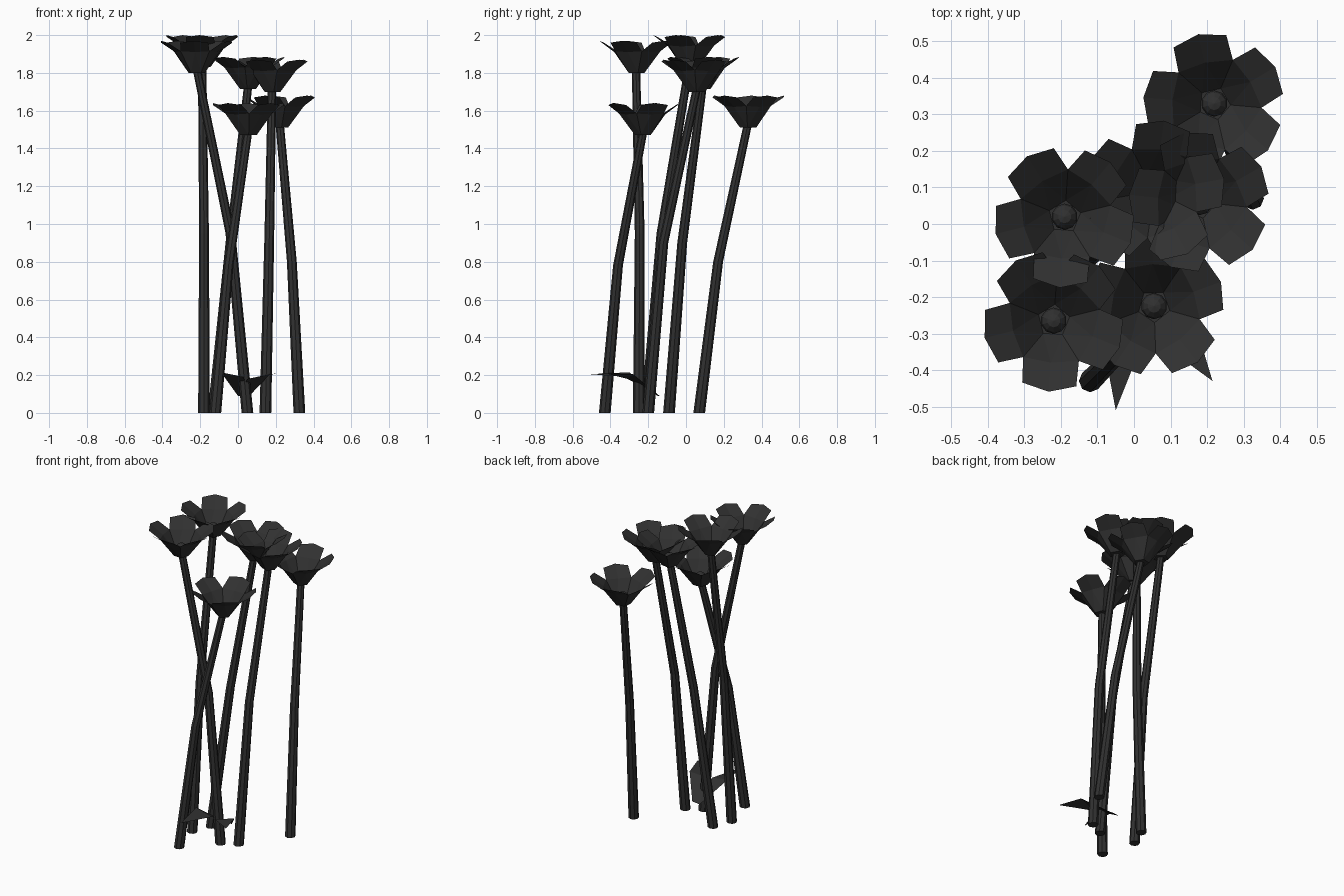
import bpy, bmesh
from math import sin, cos, pi, radians
from mathutils import Vector

if "Cube" in bpy.data.objects:
    bpy.data.objects.remove(bpy.data.objects["Cube"])

dark = bpy.data.materials.new("charcoal")
dark.diffuse_color = (0.03, 0.03, 0.03, 1)
dark.use_nodes = True
dark.node_tree.nodes["Principled BSDF"].inputs["Base Color"].default_value = dark.diffuse_color


def make_object(name, verts, faces):
    mesh = bpy.data.meshes.new(name)
    mesh.from_pydata([tuple(v) for v in verts], [], faces)
    mesh.materials.append(dark)
    ob = bpy.data.objects.new(name, mesh)
    bpy.context.collection.objects.link(ob)
    return ob


def polar(c, r, ang, dz):
    a = radians(ang)
    return (c[0] + r * cos(a), c[1] + r * sin(a), c[2] + dz)


def stem(name, path, radii, sides=8):
    verts, faces = [], []
    for p, r in zip(path, radii):
        verts += [polar(p, r, 360 * i / sides, 0) for i in range(sides)]
    for k in range(len(path) - 1):
        for i in range(sides):
            j = (i + 1) % sides
            a, b = k * sides, (k + 1) * sides
            faces.append((a + i, a + j, b + j, b + i))
    faces.append(tuple(reversed(range(sides))))
    n = (len(path) - 1) * sides
    faces.append(tuple(range(n, n + sides)))
    make_object(name, verts, faces)


def blossom(name, c, turn):
    # five folded petals around a closed cup
    verts, faces = [], []
    for k in range(5):
        a = turn + 72 * k
        b = len(verts)
        verts += [polar(c, 0.045, a - 36, 0), polar(c, 0.045, a + 36, 0),
                  polar(c, 0.13, a + 36, 0.115), polar(c, 0.19, a + 23, 0.16),
                  polar(c, 0.195, a, 0.17), polar(c, 0.19, a - 23, 0.16),
                  polar(c, 0.13, a - 36, 0.115), polar(c, 0.115, a, 0.11)]
        faces += [(b, b + 7, b + 6), (b, b + 1, b + 7), (b + 1, b + 2, b + 7),
                  (b + 7, b + 2, b + 3, b + 4), (b + 7, b + 4, b + 5, b + 6)]
    base = len(verts)
    verts += [polar(c, 0.045, turn - 36 + 72 * k, 0) for k in range(5)]
    faces.append(tuple(range(base + 4, base - 1, -1)))
    make_object(name, verts, faces)


def bud(name, c):
    bm = bmesh.new()
    bmesh.ops.create_uvsphere(bm, u_segments=10, v_segments=6, radius=0.036)
    bmesh.ops.translate(bm, verts=bm.verts, vec=Vector(c) + Vector((0, 0, 0.04)))
    ob = make_object(name, [], [])
    bm.to_mesh(ob.data)
    bm.free()


# foot xy, bend xyz, head centre xyz, petal rotation
flowers = [
    ((-0.18, -0.21), (-0.18, -0.13, 0.95), (-0.19, 0.02, 1.83), 50),
    ((0.05, -0.25), (-0.04, -0.245, 0.95), (-0.22, -0.265, 1.80), 50),
    ((0.325, 0.07), (0.285, 0.17, 0.80), (0.22, 0.33, 1.51), 31),
    ((-0.12, -0.43), (-0.05, -0.36, 0.78), (0.055, -0.225, 1.47), 20),
    ((-0.13, -0.09), (-0.04, -0.02, 0.90), (0.055, 0.09, 1.715), 10),
    ((0.145, -0.20), (0.165, -0.12, 0.90), (0.18, 0.06, 1.70), 30),
]
for n, (foot, bend, head, turn) in enumerate(flowers, 1):
    top = (head[0], head[1], head[2] + 0.03)
    stem(f"stem_{n}", [(*foot, 0), bend, top], [0.031, 0.026, 0.022])
    blossom(f"petals_{n}", head, turn)
    bud(f"flower_centre_{n}", head)

# pair of pointed leaves near the ground
root = [(0.0, -0.14, 0.09), (0.06, -0.15, 0.09)]
for n, (left, right, tip) in enumerate([
        ((-0.09, -0.30, 0.215), (0.03, -0.31, 0.19), (-0.05, -0.51, 0.205)),
        ((0.05, -0.31, 0.18), (0.17, -0.28, 0.205), (0.215, -0.43, 0.21))], 1):
    make_object(f"leaf_{n}", [root[0], root[1], right, tip, left],
                [(0, 1, 2, 4), (4, 2, 3)])
